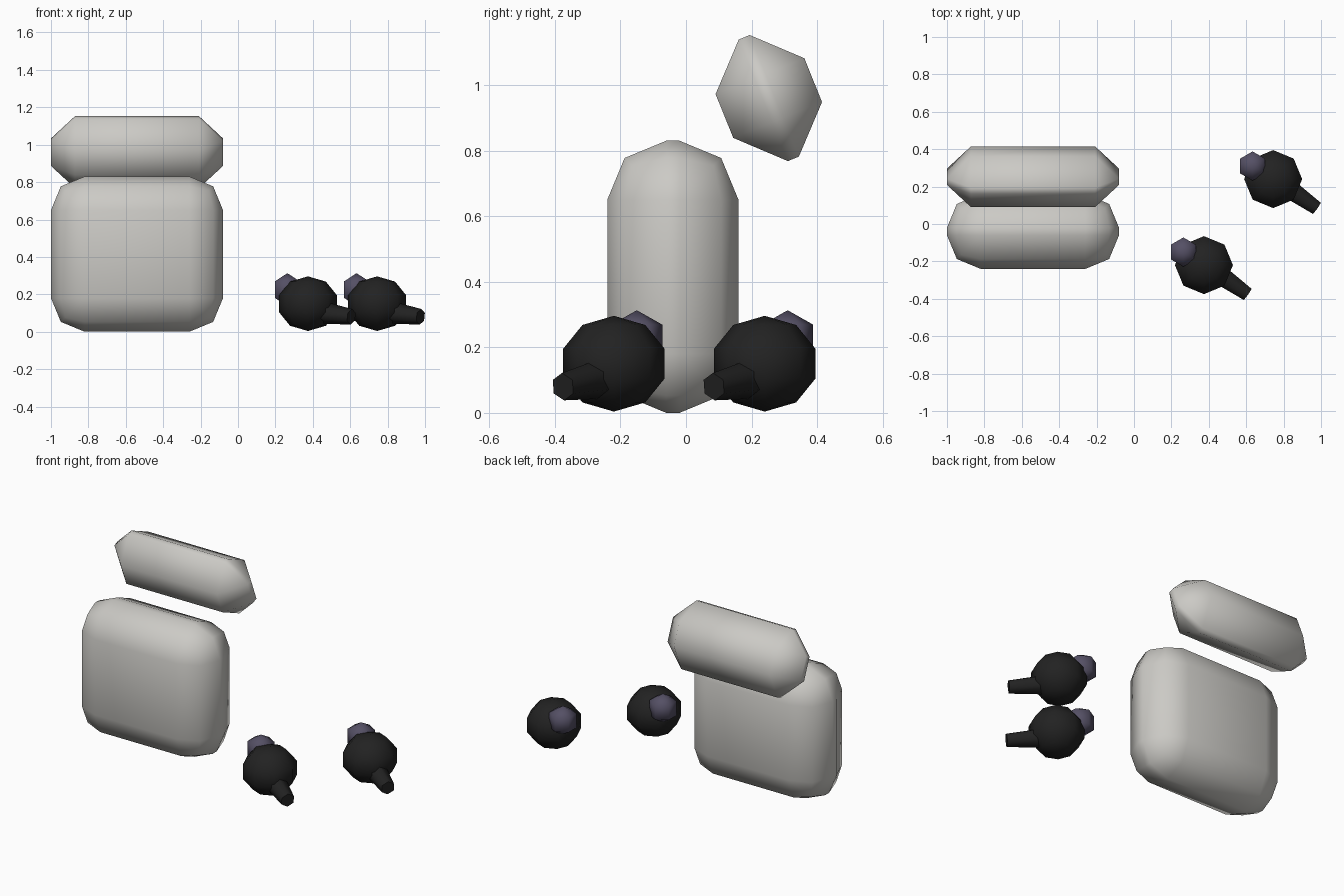
import bpy
import math
from mathutils import Vector

cube = bpy.data.objects.get("Cube")
if cube:
    bpy.data.objects.remove(cube, do_unlink=True)


def material(name, rgb):
    m = bpy.data.materials.new(name)
    m.use_nodes = True
    m.diffuse_color = (*rgb, 1)
    m.node_tree.nodes["Principled BSDF"].inputs["Base Color"].default_value = (*rgb, 1)
    return m


SHELL = material("warm light grey", (0.6, 0.59, 0.56))
BLACK = material("soft black", (0.016, 0.016, 0.016))
TIP = material("dusty purple", (0.09, 0.08, 0.13))


def finish(name, mat, smooth_angle):
    """Name the active object, colour it and shade it."""
    ob = bpy.context.object
    ob.name = name
    ob.data.materials.append(mat)
    bpy.ops.object.shade_smooth_by_angle(angle=math.radians(smooth_angle))
    return ob


def rounded_box(name, centre, size, bevel, segments, tilt=0):
    bpy.ops.mesh.primitive_cube_add(size=1, location=centre)
    ob = bpy.context.object
    ob.scale = size
    bpy.ops.object.transform_apply(location=False, rotation=False, scale=True)
    ob.rotation_euler.x = math.radians(tilt)
    mod = ob.modifiers.new("rounding", "BEVEL")
    mod.width = bevel
    mod.segments = segments
    bpy.ops.object.modifier_apply(modifier=mod.name)
    return finish(name, SHELL, 80)


def ball(name, centre, radius, height, segments, rings, mat):
    bpy.ops.mesh.primitive_uv_sphere_add(
        segments=segments, ring_count=rings, radius=radius, location=centre)
    bpy.context.object.scale.z = height / radius
    bpy.ops.object.transform_apply(location=False, rotation=False, scale=True)
    return finish(name, mat, 80)


def tapered_rod(name, start, end, r_start, r_end, mat):
    axis = end - start
    bpy.ops.mesh.primitive_cone_add(
        vertices=6, radius1=r_start, radius2=r_end, depth=axis.length,
        location=(start + end) / 2,
        rotation=axis.to_track_quat("Z", "Y").to_euler())
    return finish(name, mat, 65)


# Charging case: rounded body and the lid tilted open above it
rounded_box("case_body", (-0.54, -0.04, 0.415), (0.92, 0.4, 0.83), 0.18, 2)
rounded_box("case_lid", (-0.54, 0.2525, 0.96), (0.92, 0.292, 0.4), 0.128, 1, tilt=22)

# Two earbuds: housing, ear tip and stem
for side, centre in (("front", Vector((0.374, -0.22, 0.15))),
                     ("back", Vector((0.744, 0.24, 0.15)))):
    ball(side + "_bud_housing", centre, 0.163, 0.146, 8, 5, BLACK)
    ball(side + "_bud_tip", centre + Vector((-0.11, 0.07, 0.075)), 0.09, 0.088, 6, 3, TIP)
    tapered_rod(side + "_bud_stem", centre + Vector((0.026, -0.01, -0.04)),
                centre + Vector((0.232, -0.155, -0.07)), 0.066, 0.042, BLACK)
